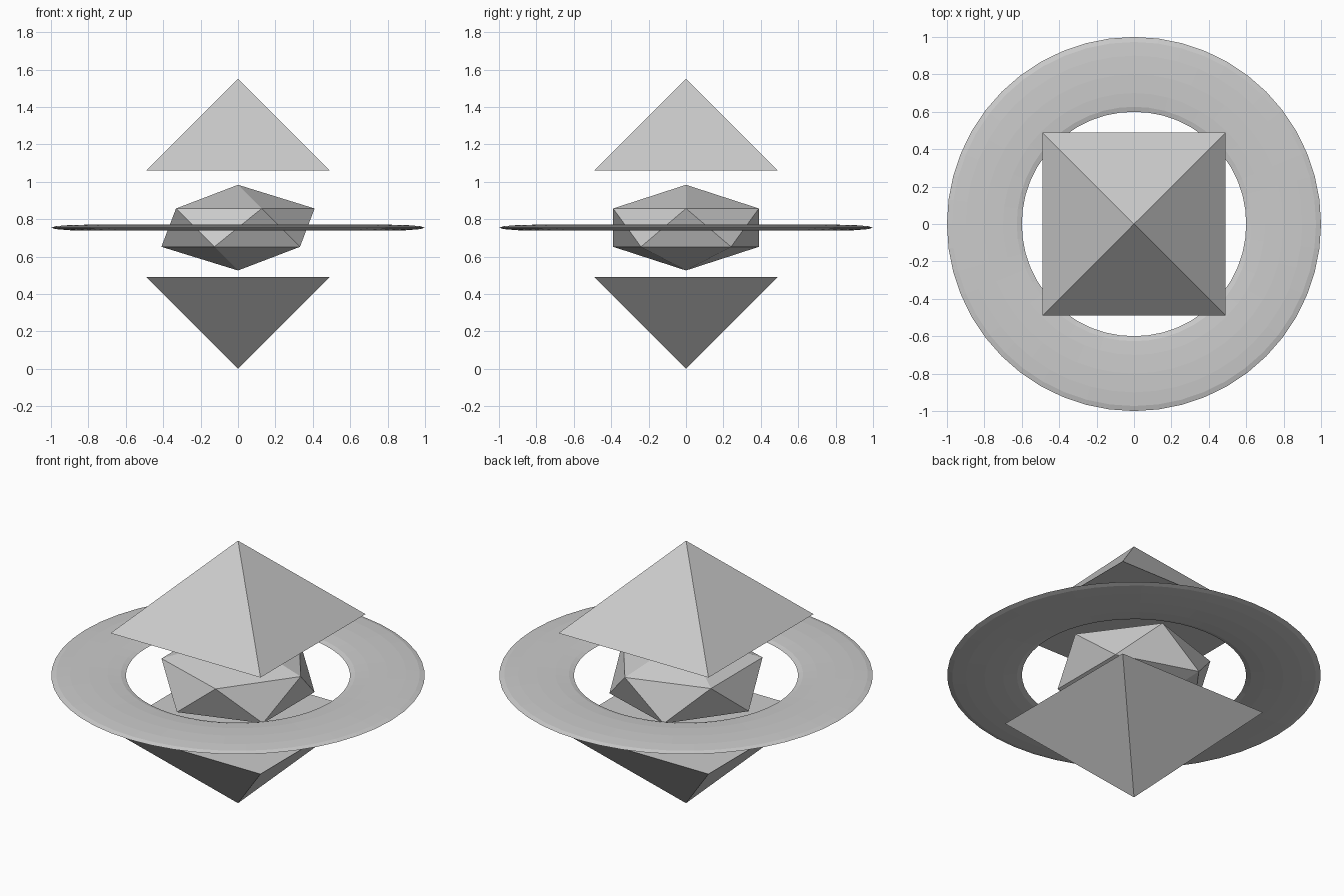
import bpy
from math import pi, cos, sin

if "Cube" in bpy.data.objects:
    bpy.data.objects.remove(bpy.data.objects["Cube"])

MID = 0.755  # height of the ring and core


def pyramid(name, base_z, tip_z, half=0.49):
    s = half
    verts = [(-s, -s, base_z), (s, -s, base_z), (s, s, base_z), (-s, s, base_z), (0, 0, tip_z)]
    faces = [(3, 2, 1, 0)] + [(i, (i + 1) % 4, 4) for i in range(4)]
    if tip_z < base_z:
        faces = [f[::-1] for f in faces]
    mesh = bpy.data.meshes.new(name)
    mesh.from_pydata(verts, [], faces)
    obj = bpy.data.objects.new(name, mesh)
    bpy.context.collection.objects.link(obj)
    return obj


# Square pyramids above and below
pyramid("upper_pyramid", 1.06, 1.55)
pyramid("lower_pyramid", 0.49, 0.0)

# Flattened icosahedron core
bpy.ops.mesh.primitive_ico_sphere_add(subdivisions=1, radius=0.458, location=(0, 0, MID))
core = bpy.context.object
core.name = "core"
core.scale.z = 0.5

# Thin flat ring around the core
bpy.ops.mesh.primitive_torus_add(major_radius=0.8, minor_radius=0.2, major_segments=48,
                                 minor_segments=12, location=(0, 0, MID))
ring = bpy.context.object
ring.name = "ring"
ring.scale.z = 0.08
